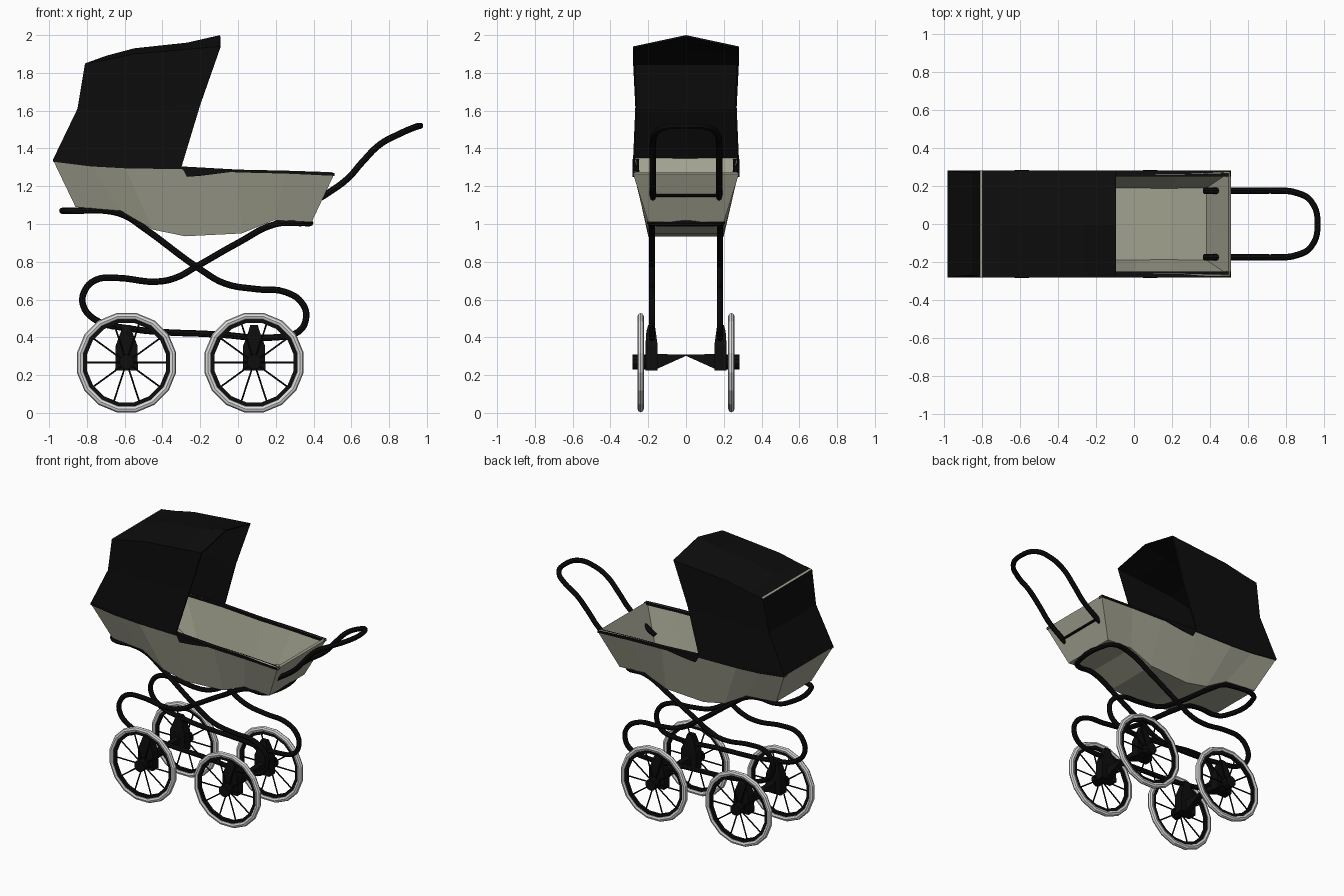
import bpy, bmesh, math
from mathutils import Vector, Matrix

if "Cube" in bpy.data.objects:
    bpy.data.objects.remove(bpy.data.objects["Cube"])


def material(name, rgb):
    m = bpy.data.materials.new(name)
    m.diffuse_color = (*rgb, 1)
    m.use_nodes = True
    m.node_tree.nodes["Principled BSDF"].inputs["Base Color"].default_value = m.diffuse_color
    return m


BLACK = material("black", (0.004, 0.004, 0.004))
BEIGE = material("beige", (0.36, 0.36, 0.28))
GREY = material("light grey", (0.72, 0.71, 0.71))


def finish(name, bm, mat, thickness=0):
    bmesh.ops.recalc_face_normals(bm, faces=bm.faces)
    me = bpy.data.meshes.new(name)
    bm.to_mesh(me)
    bm.free()
    me.materials.append(mat)
    ob = bpy.data.objects.new(name, me)
    bpy.context.collection.objects.link(ob)
    if thickness:
        mod = ob.modifiers.new("wall", "SOLIDIFY")
        mod.thickness = thickness
        mod.offset = -1
    return ob


def loft(bm, rows, close=False):
    """Quads between successive rows of points."""
    vs = [[bm.verts.new(p) for p in r] for r in rows]
    for a, b in zip(vs, vs[1:]):
        n = len(a)
        for i in range(n if close else n - 1):
            j = (i + 1) % n
            bm.faces.new((a[i], a[j], b[j], b[i]))
    return vs


def prism(name, pts, offset, mat):
    """A flat polygon pushed along an offset."""
    bm = bmesh.new()
    o = Vector(offset)
    vs = loft(bm, [pts, [Vector(p) + o for p in pts]], True)
    bm.faces.new(vs[0])
    bm.faces.new(vs[1])
    return finish(name, bm, mat)


def tube(name, pts, radius, cyclic=False):
    cu = bpy.data.curves.new(name, "CURVE")
    cu.dimensions = "3D"
    cu.bevel_depth = radius
    cu.bevel_resolution = 2
    cu.resolution_u = 5
    cu.use_fill_caps = True
    sp = cu.splines.new("BEZIER")
    sp.bezier_points.add(len(pts) - 1)
    for bp, p in zip(sp.bezier_points, pts):
        bp.co = p
        bp.handle_left_type = bp.handle_right_type = "AUTO"
    sp.use_cyclic_u = cyclic
    cu.materials.append(BLACK)
    ob = bpy.data.objects.new(name, cu)
    bpy.context.collection.objects.link(ob)
    bpy.ops.object.select_all(action="DESELECT")
    ob.select_set(True)
    bpy.context.view_layer.objects.active = ob
    bpy.ops.object.convert(target="MESH")
    bpy.ops.object.shade_smooth_by_angle()


def rod(bm, a, b, r, sides):
    a, b = Vector(a), Vector(b)
    d = b - a
    m = Matrix.Translation((a + b) / 2) @ d.to_track_quat("Z", "Y").to_matrix().to_4x4()
    bmesh.ops.create_cone(bm, cap_ends=True, segments=sides, radius1=r, radius2=r,
                          depth=d.length, matrix=m)


# Tub: flared open shell, low in the middle
top = [(-.98, 1.34), (-.78, 1.315), (-.6, 1.305), (-.3, 1.30), (0, 1.283), (.25, 1.277), (.51, 1.265)]
low = [(-.86, 1.09), (-.62, 1.07), (-.45, .97), (-.28, .935), (.02, .95), (.19, 1.02), (.39, 1.01)]
bm = bmesh.new()
vs = loft(bm, [[(t[0], -.28, t[1]), (b[0], -.2, b[1]), (b[0], .2, b[1]), (t[0], .28, t[1])]
               for t, b in zip(top, low)])
bm.faces.new(vs[0])
bm.faces.new(vs[-1])
finish("tub", bm, BEIGE, .02)

for s in (-1, 1):
    # Dark trim along the tub's rim, with a small flap below the hood's front edge
    bm = bmesh.new()
    loft(bm, [[(x, s * .282, z - .01), (x, s * .282, z + .005), (x, s * .25, z + .005),
               (x, s * .25, z - .01)] for x, z in top], True)
    finish("rim_trim", bm, BLACK)
    prism("rim_flap", [(x, s * .276, z) for x, z in
                       [(-.3, 1.305), (-.27, 1.25), (-.2, 1.255), (0, 1.28)]], (0, s * .006, 0), BLACK)

# Hood: back and ridged roof, two sides, open at the front and underneath
back = [(-.98, 1.34, 0, .28), (-.85, 1.61, 0, .268), (-.81, 1.85, 0, .28), (-.7, 1.868, .022, .28),
        (-.55, 1.9, .03, .28), (-.27, 1.925, .035, .28), (-.095, 1.94, .06, .28)]
bm = bmesh.new()
vs = loft(bm, [[(x, -w, z), (x, 0, z + r), (x, w, z)] for x, z, r, w in back])
for k, s in ((0, -1), (2, 1)):
    e = [r[k] for r in vs]
    mid = bm.verts.new((-.2, s * .268, 1.63))
    foot = [bm.verts.new((x, s * .282, z)) for x, z in [(-.3, 1.3), (-.6, 1.3)]]
    bm.faces.new(e[1:] + [mid])
    bm.faces.new([e[0], e[1], mid] + foot)
finish("hood", bm, BLACK, .01)
prism("hood_seam", [(-.81, -.278, 1.847), (-.81, .278, 1.847), (-.798, .278, 1.853),
                    (-.798, -.278, 1.853)], (0, 0, .003), BEIGE)

# Push handle and the bar joining it at the end of the tub
half = [(.37, .175, 1.1), (.47, .175, 1.16), (.58, .175, 1.24), (.66, .175, 1.33),
        (.75, .175, 1.42), (.85, .165, 1.475), (.93, .12, 1.51)]
tube("push_handle", half + [(.965, 0, 1.52)] + [(x, -y, z) for x, y, z in reversed(half)], .017)
tube("handle_bar", [(.465, -.175, 1.15), (.465, .175, 1.15)], .008)

# Sprung chassis: one continuous bent tube looping down both sides
side = [(-.86, 1.07), (-.7, 1.07), (-.6, 1.045), (-.5, .98), (-.2, .76), (-.07, .685), (.1, .655),
        (.25, .64), (.34, .58), (.36, .5), (.32, .43), (.2, .4), (-.1, .415), (-.6, .45),
        (-.75, .49), (-.82, .57), (-.81, .65), (-.75, .705), (-.65, .715), (-.43, .695),
        (-.33, .715), (-.22, .775), (0, .9), (.2, 1.0), (.33, 1.005)]
loop = [(-.9, -.14, 1.07)] + [(x, -.18, z) for x, z in side] + [(.36, -.14, 1.005)]
tube("chassis", loop + [(x, -y, z) for x, y, z in reversed(loop)], .017, True)

# Wheels, hubs, brackets and axles
for cx in (-.59, .085):
    cz = .266
    # Axle: bow-tie strut pinched at the centre
    for s in (-1, 1):
        prism("axle", [(cx - .02, 0, .302), (cx - .02, s * .16, .23), (cx - .02, s * .16, .312),
                       (cx - .02, 0, .308)], (.04, 0, 0), BLACK)
        y = s * .24

        def ring(a, r, dy):
            return (cx + r * math.cos(a), y + dy, cz + r * math.sin(a))

        def hoop(name, section, mat):
            b = bmesh.new()
            rows = [[ring(math.tau * (i + .5) / 16, r, dy) for r, dy in section] for i in range(17)]
            loft(b, rows, True)
            bmesh.ops.remove_doubles(b, verts=b.verts, dist=1e-5)
            return finish(name, b, mat)

        hoop("tyre", [(.249 + .019 * math.cos(math.tau * k / 8), .017 * math.sin(math.tau * k / 8))
                      for k in range(8)], GREY)
        hoop("wheel_rim", [(.234, -.01), (.234, .01), (.214, .01), (.214, -.01)], BLACK)
        bm = bmesh.new()
        for i in range(10):
            a = math.tau * i / 10
            rod(bm, ring(a, .03, 0), ring(a, .22, 0), .005, 5)
        finish("spokes", bm, BLACK)
        bm = bmesh.new()
        rod(bm, (cx, s * .15, .27), (cx, s * .284, .27), .04, 10)
        finish("hub", bm, BLACK)
        # Bracket rising from the hub to the chassis tube
        bm = bmesh.new()
        rows = [[(cx - w, s * a, z), (cx + w, s * a, z), (cx + w, s * b, z), (cx - w, s * b, z)]
                for z, w, a, b in [(.225, .06, .15, .215), (.355, .058, .15, .215), (.43, .03, .16, .21),
                                   (.465, .02, .165, .2)]]
        vs = loft(bm, rows, True)
        bm.faces.new(vs[0])
        bm.faces.new(vs[-1])
        finish("bracket", bm, BLACK)
